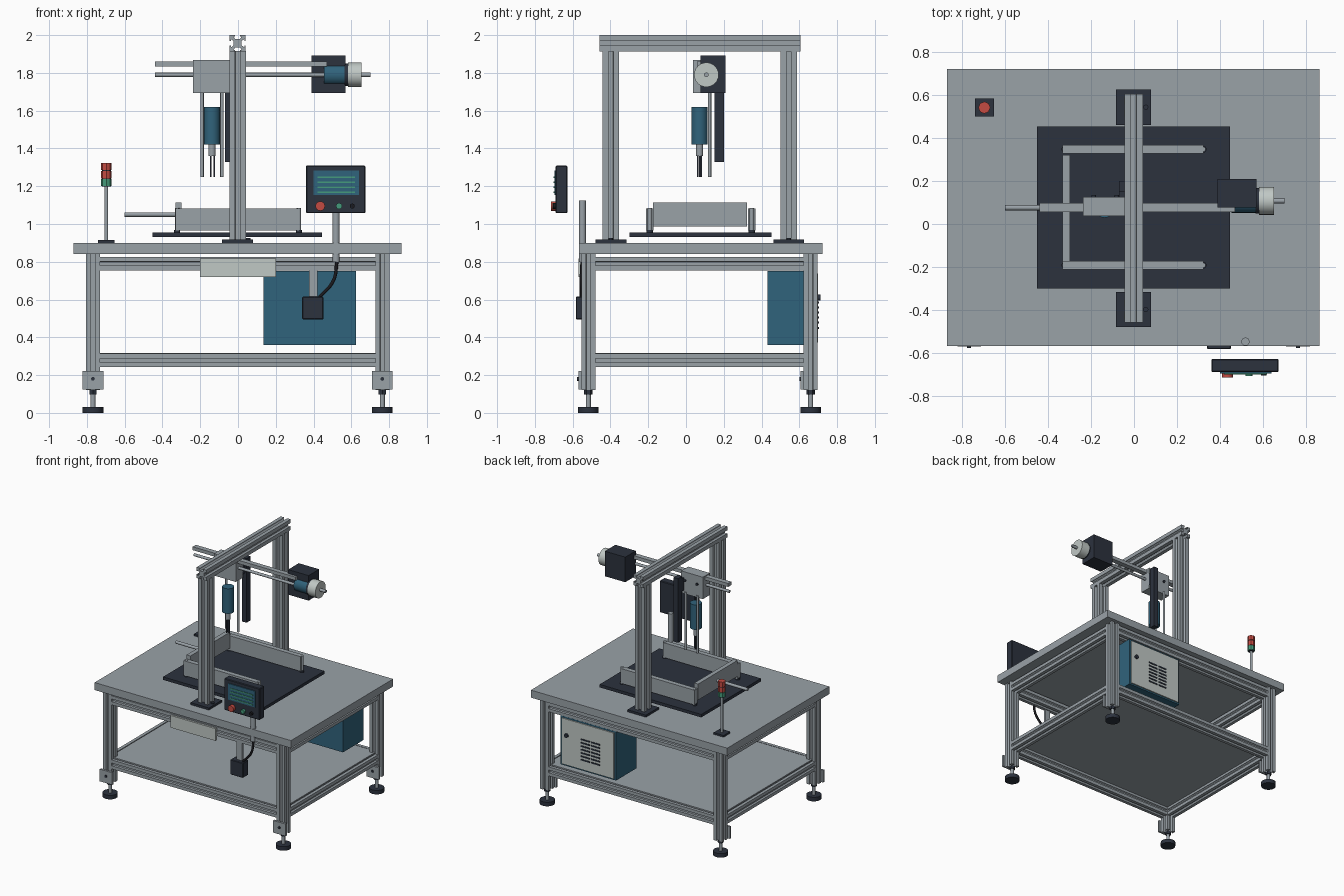
import bpy, bmesh, math
from mathutils import Matrix, Vector

cube = bpy.data.objects.get("Cube")
if cube:
    bpy.data.objects.remove(cube, do_unlink=True)


def material(name, rgb):
    m = bpy.data.materials.new(name)
    m.use_nodes = True
    m.diffuse_color = (*rgb, 1)
    m.node_tree.nodes["Principled BSDF"].inputs["Base Color"].default_value = (*rgb, 1)
    return m


GREY = material("aluminium grey", (0.32, 0.36, 0.39))
DARK = material("dark slate", (0.025, 0.032, 0.048))
BLUE = material("machine blue", (0.03, 0.125, 0.2))
PALE = material("pale grey", (0.53, 0.58, 0.56))
RED = material("signal red", (0.55, 0.07, 0.055))
GREEN = material("signal green", (0.06, 0.33, 0.2))
BLACK = material("rubber black", (0.01, 0.01, 0.013))

AXES = {"x": Vector((1, 0, 0)), "y": Vector((0, 1, 0)), "z": Vector((0, 0, 1))}
round_parts = []


def finish(name, bm, mat):
    bmesh.ops.recalc_face_normals(bm, faces=bm.faces)
    mesh = bpy.data.meshes.new(name)
    bm.to_mesh(mesh)
    bm.free()
    mesh.materials.append(mat)
    ob = bpy.data.objects.new(name, mesh)
    bpy.context.collection.objects.link(ob)
    return ob


def box(name, x, y, z, mat, bevel=0):
    """Box from (low, high) spans on each axis."""
    spans = (x, y, z)
    bm = bmesh.new()
    bmesh.ops.create_cube(bm, size=1)
    bmesh.ops.scale(bm, vec=[b - a for a, b in spans], verts=bm.verts)
    bmesh.ops.translate(bm, vec=[(a + b) / 2 for a, b in spans], verts=bm.verts)
    if bevel:
        bmesh.ops.bevel(bm, geom=bm.edges[:], offset=bevel, segments=1, affect='EDGES')
    return finish(name, bm, mat)


def rod(name, start, axis, length, r, mat, sides=24, r2=None):
    """Cylinder or cone running from start along an axis."""
    bm = bmesh.new()
    bmesh.ops.create_cone(bm, cap_ends=True, segments=sides, radius1=r,
                          radius2=r if r2 is None else r2, depth=length)
    d = AXES[axis]
    turn = Vector((0, 0, 1)).rotation_difference(d).to_matrix().to_4x4()
    bmesh.ops.transform(bm, matrix=Matrix.Translation(Vector(start) + d * length / 2) @ turn,
                        verts=bm.verts)
    ob = finish(name, bm, mat)
    if sides > 8:
        round_parts.append(ob)
    return ob


SLOT = [(-1, -1), (-.3, -1), (-.3, -.82), (-.5, -.82), (-.28, -.5),
        (.28, -.5), (.5, -.82), (.3, -.82), (.3, -1)]


def extrusion(name, start, axis, length, size):
    """Slotted aluminium profile, one groove per side."""
    h = size / 2
    d = AXES[axis]
    u = AXES["y"] if axis == "x" else AXES["x"]
    v = d.cross(u)
    bm = bmesh.new()
    ring = []
    for k in range(4):
        rot = Matrix.Rotation(k * math.pi / 2, 2)
        for p in SLOT:
            a, b = rot @ Vector(p) * h
            ring.append(bm.verts.new(Vector(start) + u * a + v * b))
    face = bm.faces.new(ring)
    out = bmesh.ops.extrude_face_region(bm, geom=[face])["geom"]
    bmesh.ops.translate(bm, vec=d * length,
                        verts=[g for g in out if isinstance(g, bmesh.types.BMVert)])
    return finish(name, bm, GREY)


# Table: top, legs, levelling feet, rails, shelf
box("table_top", (-.87, .865), (-.567, .722), (.84, .9), GREY)
LX, LY = (-.768, .764), (-.517, .66)
for sx, x in zip(("right", "left"), LX):
    for sy, y in zip(("front", "back"), LY):
        tag = f"{sy}_{sx}"
        extrusion(f"leg_{tag}", (x, y, .12), "z", .72, .074)
        box(f"foot_plate_{tag}", (x - .055, x + .055), (y - .053, y - .037), (.125, .222), GREY)
        rod(f"foot_plate_bolt_{tag}", (x, y - .06, .18), "y", .01, .01, DARK, 12)
        rod(f"foot_stud_{tag}", (x, y, .03), "z", .1, .013, GREY, 16)
        rod(f"foot_nut_{tag}", (x, y, .098), "z", .022, .022, DARK, 6)
        rod(f"foot_pad_{tag}", (x, y, 0), "z", .032, .055, DARK)
for level, z in (("lower", .278), ("upper", .79)):
    for side, y in zip(("front", "back"), LY):
        extrusion(f"{level}_{side}_rail", (LX[0] + .037, y, z), "x", LX[1] - LX[0] - .074, .072)
    for side, x in zip(("right", "left"), LX):
        extrusion(f"{level}_{side}_rail", (x, LY[0] + .037, z), "y", LY[1] - LY[0] - .074, .072)
box("lower_shelf", (LX[0], LX[1]), (LY[0], LY[1]), (.308, .318), GREY)
box("front_sign_plate", (-.2, .2), (-.568, -.553), (.72, .817), PALE)

# Gantry frame
for side, y in (("front", -.398), ("back", .544)):
    box(f"gantry_base_{side}", (-.084, .079), (y - .082, y + .082), (.9, .917), DARK)
    rod(f"gantry_base_bolt_{side}", (.055, y, .917), "z", .008, .012, DARK, 12)
    extrusion(f"gantry_column_{side}", (-.002, y, .917), "z", .998, .087)
extrusion("gantry_beam", (-.002, -.458, 1.957), "y", 1.063, .086)

# Work plate and fixture walls
box("work_plate", (-.452, .446), (-.3, .453), (.931, .955), DARK)
for side, y in (("front", -.192), ("back", .348)):
    box(f"fixture_wall_{side}", (-.332, .324), (y - .019, y + .019), (.965, 1.083), GREY)
    for end, x in (("right", -.322), ("left", .322)):
        rod(f"fixture_pin_{side}_{end}", (x, y, .955), "z", .131, .012, GREY, 16)
        rod(f"fixture_pin_foot_{side}_{end}", (x, y, .955), "z", .014, .016, DARK, 12)
box("fixture_end_wall", (-.332, -.298), (-.175, .322), (.987, 1.115), GREY)
rod("pusher_rod", (-.6, .076, 1.05), "x", .305, .012, GREY, 16)

# Cross slide: guides, carriage, drive
box("upper_guide", (-.44, .47), (.057, .097), (1.834, 1.861), GREY)
rod("lower_guide", (-.44, .077, 1.79), "x", .9, .011, GREY, 16)
box("carriage", (-.237, -.045), (.037, .125), (1.693, 1.868), GREY)
for k, x in enumerate((-.187, -.08)):
    rod(f"carriage_bolt_{k}", (x, .125, 1.8), "y", .01, .01, DARK, 12)
box("drive_box", (.39, .57), (.077, .21), (1.693, 1.893), DARK)
rod("motor_body", (.455, .108, 1.79), "x", .13, .056, BLUE)
rod("motor_rear_ring", (.565, .108, 1.79), "x", .02, .06, DARK)
rod("motor_cap", (.583, .108, 1.79), "x", .07, .065, PALE)
rod("motor_shaft", (.65, .108, 1.79), "x", .052, .012, GREY, 16)

# Vertical tool: slide bar, guide rods, spindle, gripper
box("slide_bar", (-.07, -.03), (.15, .2), (1.328, 1.84), DARK)
box("slide_bar_mount", (-.07, -.045), (.12, .155), (1.72, 1.82), DARK)
for k, x in enumerate((-.19, -.085)):
    rod(f"tool_guide_rod_{k}", (x, .125, 1.25), "z", .46, .009, GREY, 16)
TX, TY = -.138, .072
rod("spindle_body", (TX, TY, 1.42), "z", .2, .043, BLUE)
rod("spindle_nose", (TX, TY, 1.36), "z", .06, .019, GREY, 16)
for k in range(3):
    a = k * math.tau / 3
    x, y = TX + .011 * math.cos(a), TY + .011 * math.sin(a)
    box(f"gripper_finger_{k}", (x - .004, x + .004), (y - .004, y + .004), (1.25, 1.362), DARK)

# Signal tower
SX, SY = -.697, .542
box("tower_base", (SX - .044, SX + .044), (SY - .042, SY + .042), (.9, .914), DARK)
rod("tower_pole", (SX, SY, .914), "z", .29, .01, GREY, 16)
rod("tower_core", (SX, SY, 1.198), "z", .12, .024, DARK, 8)
for name, z, mat in (("green", 1.2, GREEN), ("lower_red", 1.242, RED), ("upper_red", 1.286, RED)):
    rod(f"tower_lamp_{name}", (SX, SY, z), "z", .038, .028, mat, 8)

# Operator panel
box("panel_body", (.36, .674), (-.69, -.628), (1.057, 1.31), DARK, .005)
box("panel_screen", (.4, .64), (-.697, -.689), (1.153, 1.282), BLUE)
for k in range(4):
    z = 1.247 - k * .026
    box(f"screen_line_{k}", (.42, .62), (-.701, -.696), (z - .004, z + .004), GREEN)
for name, x, r, depth, mat in (("stop", .435, .025, .025, RED), ("start", .535, .016, .018, GREEN),
                               ("mode", .605, .013, .015, BLACK)):
    rod(f"panel_button_{name}", (x, -.69 - depth, 1.095), "y", depth + .002, r, mat)
rod("panel_post", (.519, -.548, .8), "z", .325, .019, GREY)

# Control box under the table edge, with its cable
box("switch_box", (.34, .452), (-.583, -.515), (.495, .615), DARK, .004)
box("switch_bracket", (.375, .422), (-.553, -.535), (.61, .77), GREY)
curve = bpy.data.curves.new("cable", 'CURVE')
curve.dimensions = '3D'
curve.bevel_depth = .009
curve.bevel_resolution = 2
spline = curve.splines.new('BEZIER')
path = [(.525, -.55, .81), (.505, -.555, .7), (.43, -.555, .61)]
spline.bezier_points.add(len(path) - 1)
for p, co in zip(spline.bezier_points, path):
    p.co = co
    p.handle_left_type = p.handle_right_type = 'AUTO'
curve.materials.append(BLACK)
bpy.context.collection.objects.link(bpy.data.objects.new("cable", curve))

# Electrical cabinet with vented door
box("cabinet", (.135, .625), (.432, .69), (.36, .75), BLUE)
box("cabinet_door", (.15, .61), (.69, .699), (.372, .738), PALE)
rod("door_knob", (.565, .698, .61), "y", .014, .016, DARK, 12)
for k in range(7):
    z = .445 + k * .027
    for side, x in (("right", .27), ("left", .36)):
        box(f"door_vent_{side}_{k}", (x, x + .078), (.698, .703), (z, z + .011), DARK)

# Smooth the round parts, keeping rims sharp
bpy.ops.object.select_all(action='DESELECT')
for ob in round_parts:
    ob.select_set(True)
bpy.context.view_layer.objects.active = round_parts[0]
bpy.ops.object.shade_smooth_by_angle(angle=math.radians(40))
